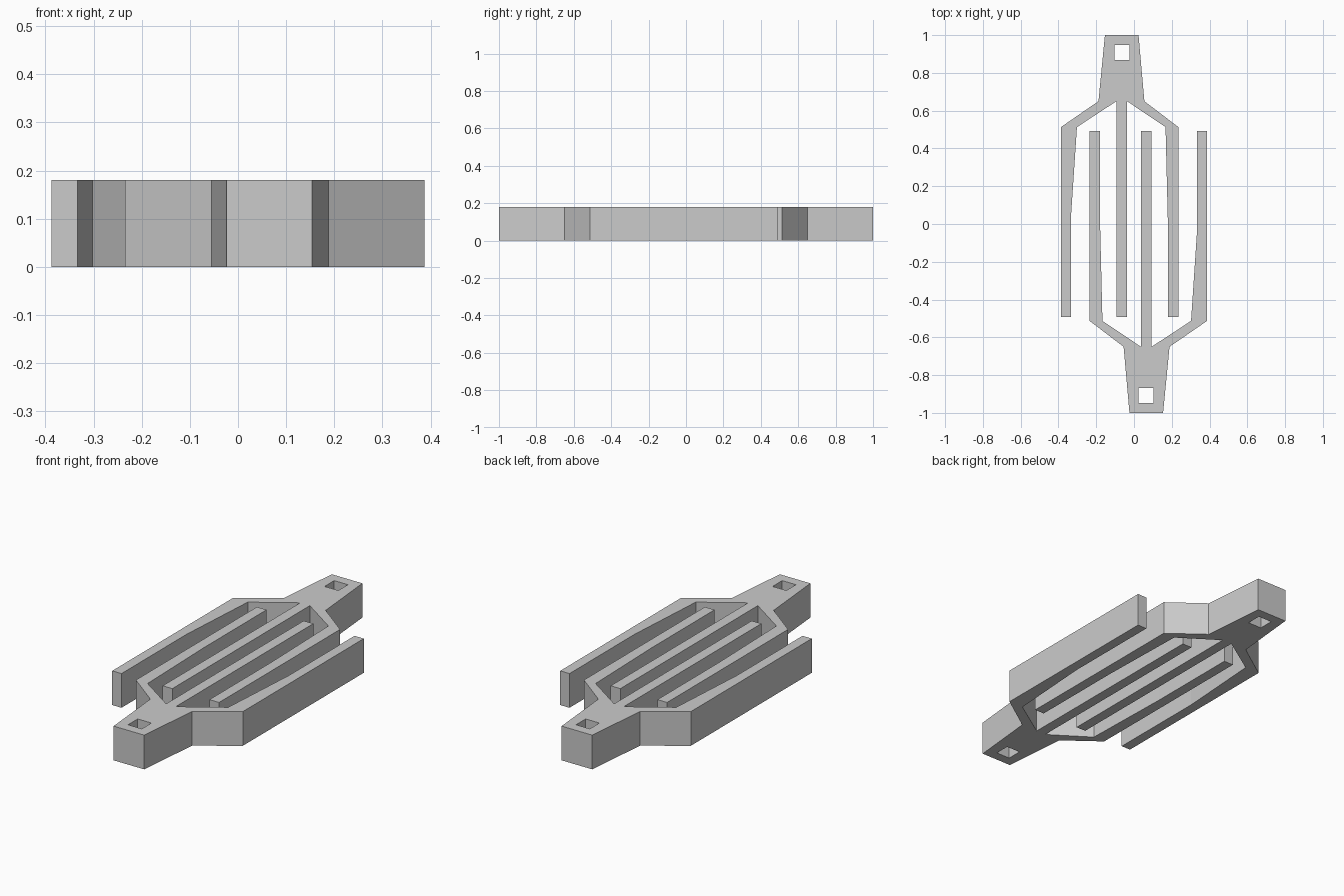
import bpy
import bmesh
from math import pi

cube = bpy.data.objects.get("Cube")
if cube:
    bpy.data.objects.remove(cube, do_unlink=True)

HEIGHT = 0.18

grey = bpy.data.materials.new("light_grey")
grey.use_nodes = True
colour = (0.6, 0.6, 0.6, 1)
grey.diffuse_color = colour
grey.node_tree.nodes["Principled BSDF"].inputs["Base Color"].default_value = colour

# Plan of one three-pronged comb, anticlockwise from the foot of its head
outline = [
    (-0.024, -1), (0.154, -1), (0.188, -0.65), (0.387, -0.513),   # head, right shoulder
    (0.387, 0.493), (0.333, 0.493), (0.333, -0.05), (0.302, -0.513),  # right prong
    (0.093, -0.65), (0.093, 0.493), (0.037, 0.493), (0.037, -0.65),   # middle prong
    (-0.167, -0.513), (-0.179, -0.02), (-0.179, 0.493),           # left prong, inside
    (-0.235, 0.493), (-0.235, -0.513), (-0.055, -0.65),           # left prong, outside
]

# Square mounting hole through the head
hole_x, hole_y, r = 0.064, -0.908, 0.04
hole = [(hole_x + sx * r, hole_y + sy * r)
        for sx, sy in ((-1, -1), (-1, 1), (1, 1), (1, -1))]


def extruded_plate(name, loops, turn):
    """Fill closed loops in plan, with inner loops as holes, and extrude them."""
    curve = bpy.data.curves.new(name, "CURVE")
    curve.dimensions = "2D"
    curve.fill_mode = "BOTH"
    curve.extrude = HEIGHT / 2
    for points in loops:
        spline = curve.splines.new("POLY")
        spline.points.add(len(points) - 1)
        for p, (x, y) in zip(spline.points, points):
            p.co = (x, y, 0, 1)
        spline.use_cyclic_u = True
    source = bpy.data.objects.new(name + "_plan", curve)
    bpy.context.scene.collection.objects.link(source)
    bpy.context.view_layer.update()
    graph = bpy.context.evaluated_depsgraph_get()
    mesh = bpy.data.meshes.new_from_object(source.evaluated_get(graph))
    bpy.data.objects.remove(source, do_unlink=True)

    # Weld the caps to the walls and keep every face flat
    bm = bmesh.new()
    bm.from_mesh(mesh)
    bmesh.ops.remove_doubles(bm, verts=bm.verts, dist=0.0005)
    bmesh.ops.recalc_face_normals(bm, faces=bm.faces)
    for face in bm.faces:
        face.smooth = False
        face.material_index = 0
    bm.to_mesh(mesh)
    bm.free()
    mesh.materials.clear()
    mesh.materials.append(grey)

    obj = bpy.data.objects.new(name, mesh)
    obj.location.z = HEIGHT / 2
    obj.rotation_euler.z = turn
    bpy.context.scene.collection.objects.link(obj)
    return obj


# Two identical combs, interleaved by a half turn
for name, turn in (("front_comb", 0), ("back_comb", pi)):
    extruded_plate(name, [outline, hole], turn)
